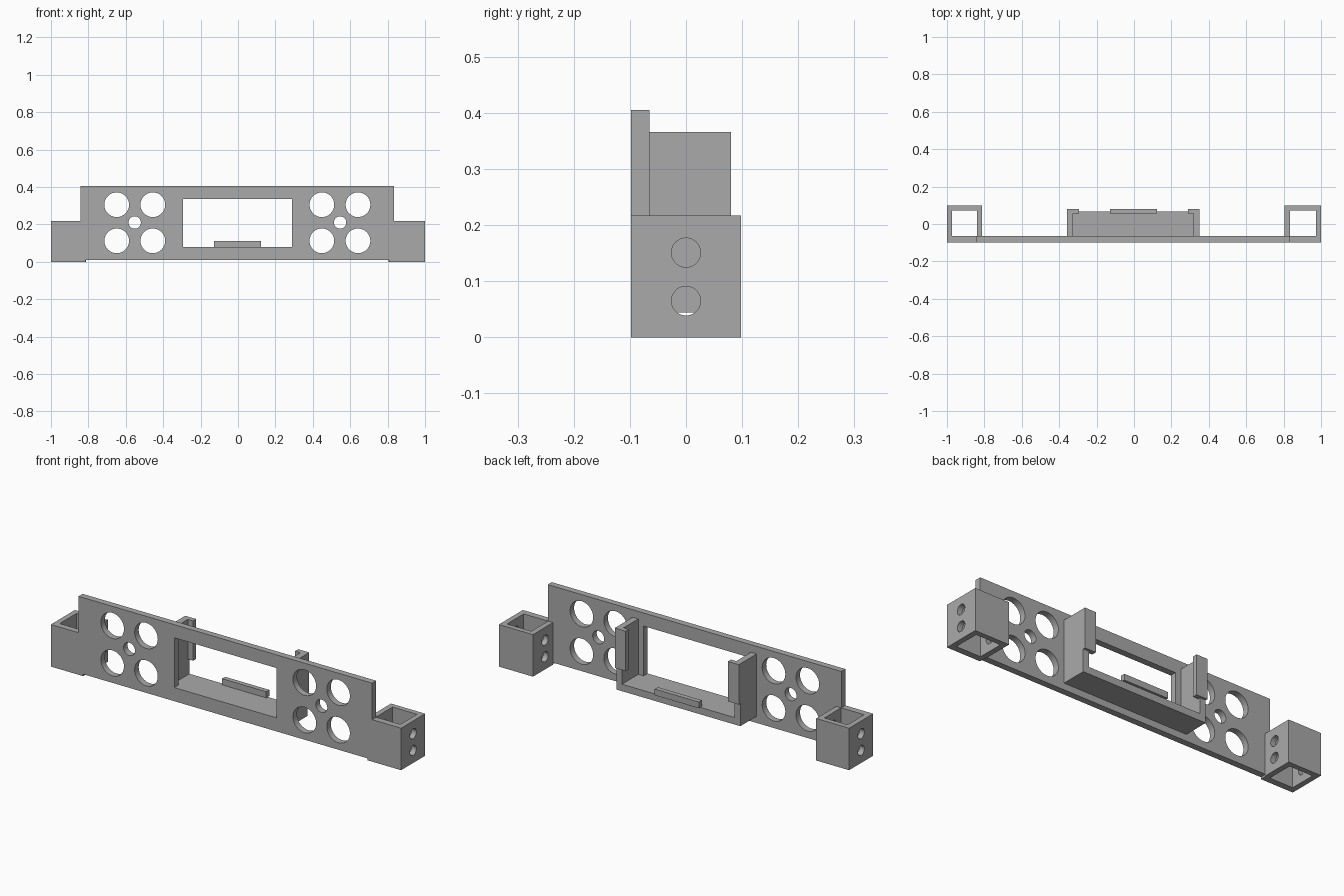
import bpy
import bmesh
from mathutils import Vector

if "Cube" in bpy.data.objects:
    bpy.data.objects.remove(bpy.data.objects["Cube"])

gray = bpy.data.materials.new("plain gray")
gray.use_nodes = True
gray.diffuse_color = (0.4, 0.4, 0.4, 1)
gray.node_tree.nodes["Principled BSDF"].inputs["Base Color"].default_value = (0.4, 0.4, 0.4, 1)

MID = -0.0035                 # symmetry line of the bar
FRONT, BACK = -0.098, -0.065  # faceplate depth
MOUNT_TOP = 0.217
SHELF_TOP = 0.08


def prism(name, outline, axis, lo, hi):
    """Extrude a flat outline along an axis; y outlines are (x, z), z outlines (x, y)."""
    place = {"x": lambda a, b: (lo, a, b),
             "y": lambda a, b: (a, lo, b),
             "z": lambda a, b: (a, b, lo)}[axis]
    shift = Vector([hi - lo if axis == k else 0 for k in "xyz"])
    bm = bmesh.new()
    face = bm.faces.new([bm.verts.new(place(a, b)) for a, b in outline])
    top = bmesh.ops.extrude_face_region(bm, geom=[face])["geom"]
    bmesh.ops.translate(bm, verts=[v for v in top if isinstance(v, bmesh.types.BMVert)], vec=shift)
    bmesh.ops.recalc_face_normals(bm, faces=bm.faces)
    mesh = bpy.data.meshes.new(name)
    bm.to_mesh(mesh)
    bm.free()
    mesh.materials.append(gray)
    obj = bpy.data.objects.new(name, mesh)
    bpy.context.collection.objects.link(obj)
    return obj


def rect(a0, b0, a1, b1):
    return [(a0, b0), (a1, b0), (a1, b1), (a0, b1)]


def circle(a, b, r, sides=48):
    turn = [Vector((r, 0)) for _ in range(sides)]
    from math import cos, sin, tau
    return [(a + r * cos(tau * i / sides), b + r * sin(tau * i / sides)) for i in range(len(turn))]


def cut(obj, cutters):
    """Subtract the cutters, bake the result and remove them."""
    for c in cutters:
        c.hide_render = True
        mod = obj.modifiers.new("cut", "BOOLEAN")
        mod.operation, mod.solver, mod.object = "DIFFERENCE", "EXACT", c
    graph = bpy.context.evaluated_depsgraph_get()
    mesh = bpy.data.meshes.new_from_object(obj.evaluated_get(graph))
    obj.modifiers.clear()
    obj.data = mesh
    for c in cutters:
        bpy.data.objects.remove(c)


# Faceplate: stepped outline with window and speaker holes
right_half = [(0.812 + MID, 0.01), (0.812 + MID, 0), (1, 0), (1, MOUNT_TOP),
              (0.838 + MID, MOUNT_TOP), (0.838 + MID, 0.405)]
left_half = [(-1 if x == 1 else 2 * MID - x, z) for x, z in reversed(right_half)]
faceplate = prism("faceplate", right_half + left_half, "y", FRONT, BACK)
openings = [rect(MID - 0.2915, SHELF_TOP, MID + 0.2915, 0.337)]
for s in (-1, 1):
    openings += [circle(MID + s * x, z, 0.066) for x in (0.452, 0.645) for z in (0.112, 0.305)]
    openings.append(circle(MID + s * 0.549, 0.21, 0.033))
cut(faceplate, [prism("opening_cutter", o, "y", FRONT - 0.05, BACK + 0.05) for o in openings])

# Shelf behind the window, with a raised lip on its rear edge
prism("shelf", rect(MID - 0.354, BACK, MID + 0.354, 0.068), "z", 0.044, SHELF_TOP)
prism("shelf_lip", rect(MID - 0.126, 0.055, MID + 0.126, 0.08), "z", SHELF_TOP, 0.112)

for s, side in ((-1, "right"), (1, "left")):
    # Square end mount, open above and below, with cross holes
    outer, inner = s, MID + s * 0.8085
    sleeve = [(outer, BACK), (outer, 0.098), (inner, 0.098), (inner, BACK),
              (inner + s * 0.028, BACK), (inner + s * 0.028, 0.071),
              (outer - s * 0.028, 0.071), (outer - s * 0.028, BACK)]
    mount = prism(side + "_end_mount", sleeve, "z", 0, MOUNT_TOP)
    cut(mount, [prism("screw_cutter", circle(0, z, 0.026), "x", s * 0.7, s * 1.1)
                for z in (0.065, 0.151)])
    # Front recess inside the mount is closed by the faceplate

    # Cradle wall and its inward retaining hook
    a, b, c = (MID + s * x for x in (0.354, 0.3215, 0.2915))
    prism(side + "_cradle_wall", rect(a, BACK, b, 0.068), "z", SHELF_TOP, 0.366)
    hook = [(a, 0.068), (a, 0.08), (c, 0.08), (c, 0.055), (b, 0.055), (b, 0.068)]
    prism(side + "_cradle_hook", hook, "z", 0.16, 0.366)
